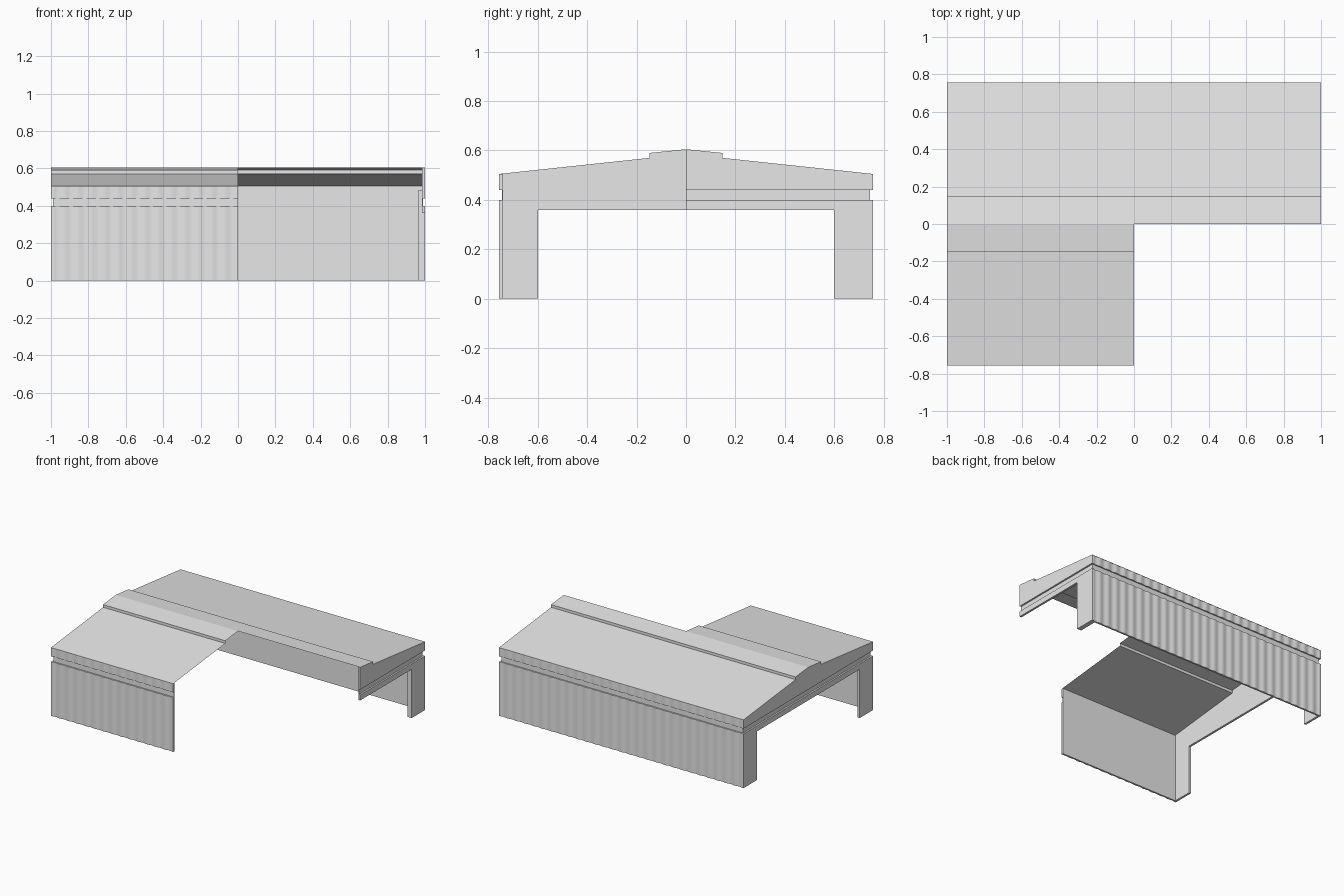
import bpy, math

if "Cube" in bpy.data.objects:
    bpy.data.objects.remove(bpy.data.objects["Cube"])

metal = bpy.data.materials.new("light_grey_metal")
metal.diffuse_color = (0.8, 0.8, 0.8, 1)
metal.use_nodes = True
metal.node_tree.nodes["Principled BSDF"].inputs["Base Color"].default_value = metal.diffuse_color

HALF, EAVE, GROOVE = 0.757, 0.505, 0.745
ROOF = [(HALF, EAVE), (0.148, 0.57), (0.148, 0.59), (0, 0.605)]


def make(name, verts, faces, smooth=False):
    me = bpy.data.meshes.new(name)
    me.from_pydata(verts, [], faces)
    me.materials.append(metal)
    ob = bpy.data.objects.new(name, me)
    bpy.context.collection.objects.link(ob)
    bpy.context.view_layer.objects.active = ob
    ob.select_set(True)
    # consistent outward normals
    bpy.ops.object.mode_set(mode='EDIT')
    bpy.ops.mesh.select_all(action='SELECT')
    bpy.ops.mesh.normals_make_consistent(inside=False)
    bpy.ops.object.mode_set(mode='OBJECT')
    if smooth:
        bpy.ops.object.shade_smooth_by_angle(angle=math.radians(40))
    ob.select_set(False)
    return ob


def prism(name, pts, a, b, place, smooth=False):
    """Extrude a 2D outline between a and b; place maps (u, v, w) to xyz."""
    n = len(pts)
    verts = [place(u, v, w) for w in (a, b) for u, v in pts]
    faces = [tuple(range(n)), tuple(range(2 * n - 1, n - 1, -1))]
    faces += [(i, (i + 1) % n, n + (i + 1) % n, n + i) for i in range(n)]
    return make(name, verts, faces, smooth)


def box(name, x, y, z):
    pts = [(x[0], y[0]), (x[1], y[0]), (x[1], y[1]), (x[0], y[1])]
    prism(name, pts, z[0], z[1], lambda u, v, w: (u, v, w))


def side_wall(name, s, x0, x1):
    # flat liner with corrugated cladding below and above a groove
    box(name + "_liner", (x0 + 0.012, x1 - (0.012 if x1 == 1 else 0)),
        (s * 0.741, s * GROOVE), (0, EAVE - 0.001))
    n = int((x1 - x0) / 0.00875)
    outer = []
    for i in range(n + 1):
        x = x0 + (x1 - x0) * i / n
        outer.append((x, HALF - 0.0025 * (1 - math.cos((x + 1) * math.tau / 0.0715))))
    pts = outer + [(x1, 0.743), (x0, 0.743)]
    for part, z0, z1 in (("lower", 0, 0.40), ("upper", 0.44, EAVE)):
        prism(name + "_" + part + "_cladding", pts, z0, z1,
              lambda u, v, w: (u, s * v, w), True)


def gable_half(name, e, s):
    # e: end of the hall (+1 / -1), s: half of the gable
    place = lambda u, v, w: (e * w, s * u, v)
    upper = [(0, 0.44), (HALF, 0.44)] + ROOF
    lower = [(0, 0.36), (0.6, 0.36), (0.6, 0), (HALF, 0), (HALF, 0.40), (0, 0.40)]
    groove = [(0, 0.39), (GROOVE, 0.39), (GROOVE, 0.45), (0, 0.45)]
    prism(name + "_upper_panel", upper, 0.984, 1, place)
    prism(name + "_lower_panel", lower, 0.984, 1, place)
    prism(name + "_groove", groove, 0.984, 0.988, place)


def roof_half(name, s, x0, x1):
    verts = [(x, s * y, z) for x in (x0, x1) for y, z in ROOF]
    n = len(ROOF)
    faces = [(i, i + 1, n + i + 1, n + i) for i in range(n - 1)]
    ob = make(name, verts, faces)
    # roof sheets face upwards
    if ob.data.polygons[0].normal.z < 0:
        ob.data.flip_normals()


# long back wall, short front wall
side_wall("back_wall", 1, -1, 1)
side_wall("front_wall", -1, -1, 0)

# roof with raised ridge, cut away at the front right
roof_half("back_roof", 1, -1, 1)
roof_half("front_roof", -1, -1, 0)

# gables with wide doorway
gable_half("left_gable_back", -1, 1)
gable_half("left_gable_front", -1, -1)
gable_half("right_gable_back", 1, 1)

# column inside the right doorway
box("door_column", (0.966, 0.984), (0.6, 0.741), (0, 0.485))
